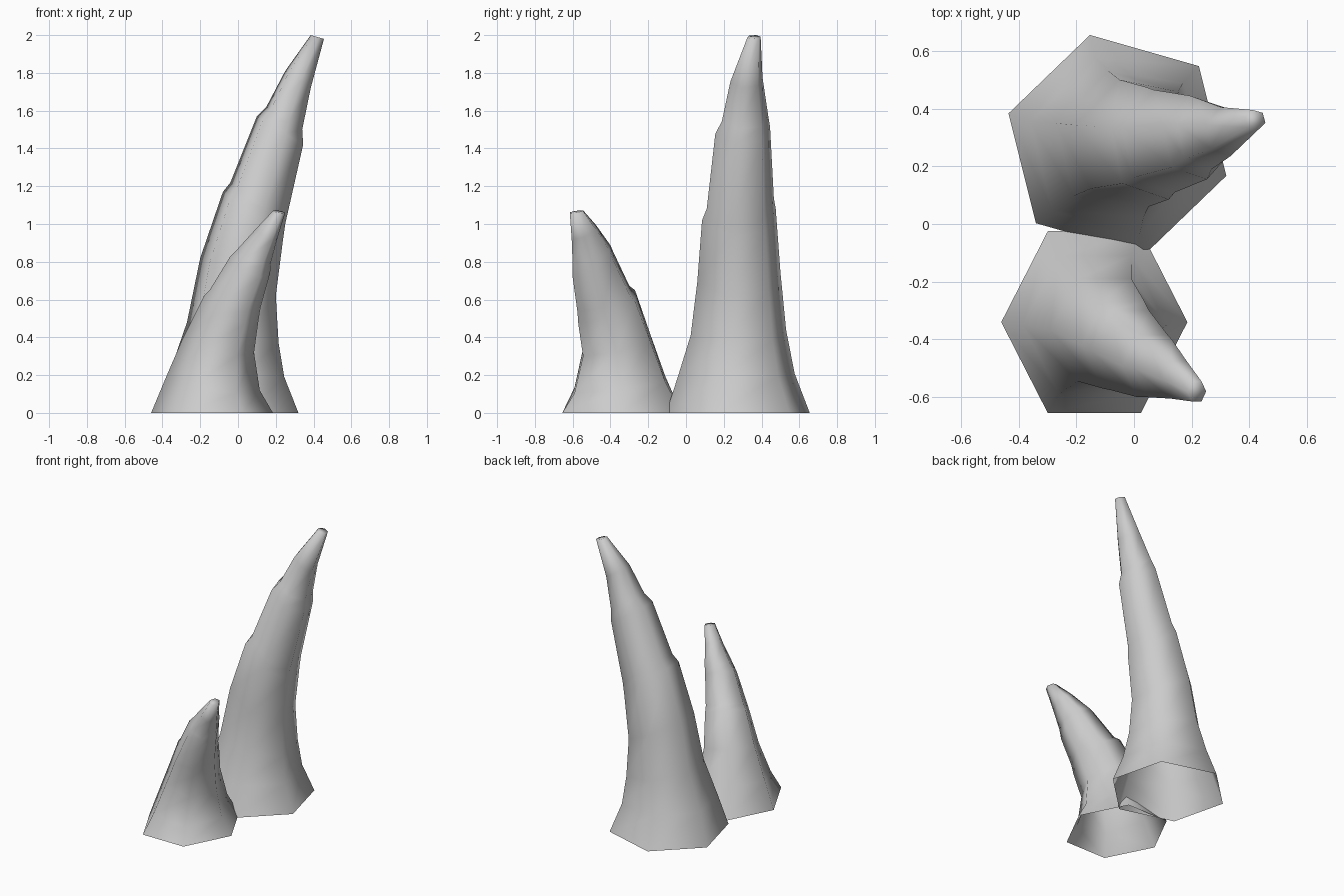
import bpy, bmesh, math

stone = bpy.data.materials.new("grey stone")
stone.diffuse_color = (0.6, 0.6, 0.6, 1)


def spike(name, rings, offset, tilt_y):
    """Loft six-sided tilted rings, open at the base and capped at the tip.
    Ring: x left, x right, y front, y back, z at left, z at right."""
    dirs = [(math.cos(math.radians(offset + 60 * i)),
             math.sin(math.radians(offset + 60 * i))) for i in range(6)]
    mx = max(d[0] for d in dirs)
    my = max(d[1] for d in dirs)
    bm = bmesh.new()
    loops = []
    for xl, xr, yf, yb, zl, zr in rings:
        loop = []
        for c, s in dirs:
            u, v = c / mx, s / my
            x = (xl + xr) / 2 + u * (xr - xl) / 2
            y = (yf + yb) / 2 + v * (yb - yf) / 2
            z = (zl + zr) / 2 + (zl - zr) / 2 * (tilt_y * v - u)
            loop.append(bm.verts.new((x, y, min(max(z, 0), 2))))
        loops.append(loop)
    for a, b in zip(loops, loops[1:]):
        for i in range(6):
            j = (i + 1) % 6
            bm.faces.new((a[i], a[j], b[j], b[i]))
    bm.faces.new(loops[-1])
    for f in bm.faces:
        f.smooth = True
    me = bpy.data.meshes.new(name)
    bm.to_mesh(me)
    bm.free()
    me.materials.append(stone)
    ob = bpy.data.objects.new(name, me)
    bpy.context.collection.objects.link(ob)
    return ob


# Tall spike, leaning right
spike("tall_spike", [
    (-0.435, 0.32, -0.105, 0.655, 0, 0),
    (-0.36, 0.245, -0.04, 0.575, 0.22, 0.19),
    (-0.27, 0.215, 0.025, 0.53, 0.48, 0.37),
    (-0.20, 0.20, 0.06, 0.50, 0.82, 0.62),
    (-0.08, 0.24, 0.085, 0.475, 1.17, 0.93),
    (-0.04, 0.25, 0.11, 0.465, 1.22, 1.0),
    (0.10, 0.345, 0.155, 0.445, 1.57, 1.42),
    (0.15, 0.34, 0.19, 0.435, 1.62, 1.5),
    (0.25, 0.385, 0.235, 0.405, 1.81, 1.72),
    (0.385, 0.455, 0.325, 0.395, 2.0, 1.98),
], -16, 0)

# Short spike, leaning right and forward
spike("short_spike", [
    (-0.46, 0.185, -0.655, -0.025, 0, 0),
    (-0.385, 0.115, -0.59, -0.11, 0.18, 0.12),
    (-0.29, 0.085, -0.545, -0.19, 0.40, 0.32),
    (-0.18, 0.11, -0.57, -0.27, 0.62, 0.50),
    (-0.15, 0.12, -0.575, -0.30, 0.65, 0.56),
    (-0.04, 0.17, -0.60, -0.385, 0.83, 0.74),
    (0.0, 0.175, -0.60, -0.40, 0.87, 0.80),
    (0.10, 0.21, -0.605, -0.475, 0.98, 0.93),
    (0.185, 0.25, -0.615, -0.545, 1.07, 1.06),
], 0, 1)
